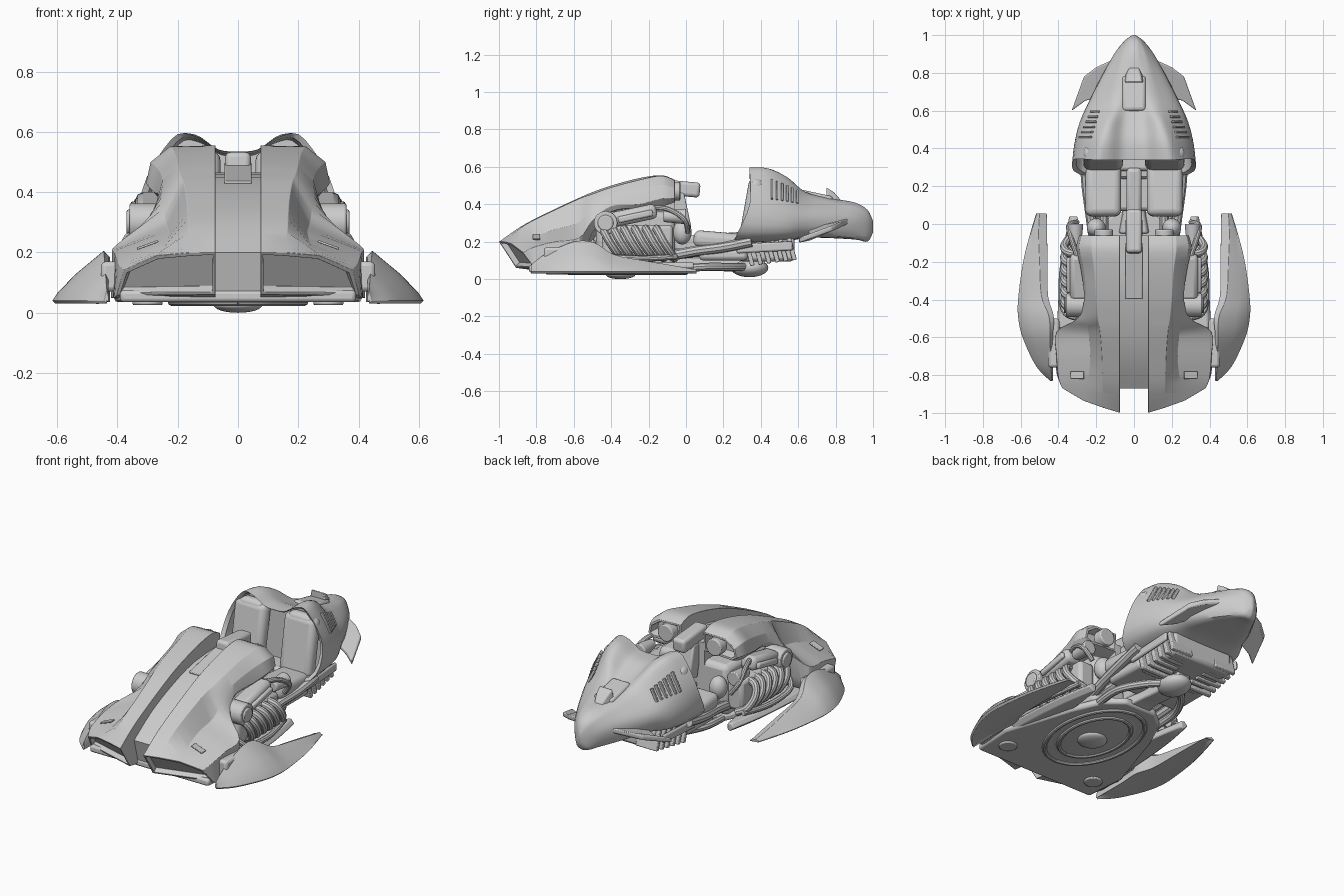
import bpy, bmesh, math
from mathutils import Matrix, Vector

if "Cube" in bpy.data.objects:
    bpy.data.objects.remove(bpy.data.objects["Cube"])

GREY = bpy.data.materials.new("plain grey")
GREY.use_nodes = True
GREY.diffuse_color = (0.6, 0.6, 0.6, 1)
GREY.node_tree.nodes["Principled BSDF"].inputs["Base Color"].default_value = (0.6, 0.6, 0.6, 1)
made = []


def finish(name, bm, mirror=False, bevel=0, segments=2):
    bmesh.ops.recalc_face_normals(bm, faces=bm.faces)
    mesh = bpy.data.meshes.new(name)
    bm.to_mesh(mesh)
    bm.free()
    mesh.materials.append(GREY)
    obj = bpy.data.objects.new(name, mesh)
    bpy.context.collection.objects.link(obj)
    if bevel:
        mod = obj.modifiers.new("Bevel", "BEVEL")
        mod.width, mod.segments, mod.limit_method = bevel, segments, "ANGLE"
    if mirror:
        obj.modifiers.new("Mirror", "MIRROR")
    made.append(obj)
    return obj


def smooth_line(points, steps):
    """Catmull-Rom resampling of a list of vectors."""
    out = []
    for i in range(len(points) - 1):
        a, b, c, d = (points[min(max(i + k, 0), len(points) - 1)] for k in (-1, 0, 1, 2))
        for s in range(steps):
            t = s / steps
            out.append(b + (c - a) * t / 2 + (a * 2 - b * 5 + c * 4 - d) * t * t / 2
                       + (b * 3 - a - c * 3 + d) * t ** 3 / 2)
    return out + [points[-1].copy()]


def smooth_rows(rows, steps):
    return list(zip(*[smooth_line(col, steps) for col in zip(*rows)]))


def loft(name, rows, closed=True, inset=(), **options):
    """Skin a list of sections; inset gives (first cap, last cap) recess depths."""
    bm = bmesh.new()
    grid = [[bm.verts.new(p) for p in row] for row in rows]
    n = len(grid[0])
    for r, s in zip(grid, grid[1:]):
        for i in range(n if closed else n - 1):
            j = (i + 1) % n
            bm.faces.new((r[i], r[j], s[j], s[i]))
    caps = [bm.faces.new(grid[0]), bm.faces.new(grid[-1])]
    bmesh.ops.recalc_face_normals(bm, faces=bm.faces)
    for cap, depth in zip(caps, inset):
        bmesh.ops.inset_individual(bm, faces=[cap], thickness=0.014)
        bmesh.ops.inset_individual(bm, faces=[cap], thickness=0.006, depth=-depth)
    return finish(name, bm, **options)


def box(name, centre, size, tilt=0, axis="X", mirror=False, bevel=0.01, segments=2):
    bm = bmesh.new()
    move = Matrix.Translation(centre) @ Matrix.Rotation(math.radians(tilt), 4, axis)
    bmesh.ops.create_cube(bm, size=1, matrix=move @ Matrix.Diagonal((*size, 1)))
    return finish(name, bm, mirror, bevel, segments)


def drum(name, centre, radius, depth, axis="Z", mirror=False, top=1.0, bevel=0.006):
    bm = bmesh.new()
    turn = Matrix.Rotation(math.pi / 2, 4, "Y" if axis == "X" else "X") if axis != "Z" else Matrix()
    bmesh.ops.create_cone(bm, cap_ends=True, segments=32, radius1=radius, radius2=radius * top,
                          depth=depth, matrix=Matrix.Translation(centre) @ turn)
    return finish(name, bm, mirror, bevel)


def ball(name, centre, size, mirror=False):
    bm = bmesh.new()
    bmesh.ops.create_uvsphere(bm, u_segments=32, v_segments=16, radius=1,
                              matrix=Matrix.Translation(centre) @ Matrix.Diagonal((*size, 1)))
    return finish(name, bm, mirror)


def tube(name, path, radius, mirror=True):
    line = smooth_line([Vector(p) for p in path], 5)
    rows = []
    for i, p in enumerate(line):
        along = (line[min(i + 1, len(line) - 1)] - line[max(i - 1, 0)]).normalized()
        side = along.orthogonal().normalized() if i == 0 else (side - along * side.dot(along)).normalized()
        up = along.cross(side)
        angles = [k * math.tau / 10 for k in range(10)]
        rows.append([p + (side * math.cos(a) + up * math.sin(a)) * radius for a in angles])
    return loft(name, rows, mirror=mirror)


# Front cowl halves: y, slant, inner height, then crest, flank, edge, sill, inner floor
cowl = [
    (-1, 1, .2, (.16, .2), (.27, .19), (.38, .14), (.4, .06), .06),
    (-.85, .3, .29, (.165, .29), (.245, .22), (.4, .17), (.41, .05), .05),
    (-.7, 0, .375, (.17, .37), (.23, .265), (.41, .2), (.415, .05), .05),
    (-.57, 0, .435, (.18, .43), (.24, .305), (.41, .22), (.41, .07), .05),
    (-.5, 0, .465, (.19, .455), (.25, .39), (.3, .31), (.28, .25), .2),
    (-.4, 0, .5, (.2, .49), (.25, .44), (.265, .39), (.25, .36), .35),
    (-.25, 0, .54, (.21, .53), (.265, .475), (.28, .4), (.26, .38), .38),
    (-.13, 0, .555, (.225, .552), (.29, .5), (.305, .43), (.27, .39), .4),
    (-.06, 0, .53, (.22, .527), (.28, .485), (.29, .43), (.26, .41), .42),
]
rows = []
for y, slant, inner, *mid, floor in cowl:
    section = [(.075, inner), *mid, (.075, floor)]
    rows.append([Vector((x, y + slant * (.3 * (x - .075) + .65 * (.2 - z)), z)) for x, z in section])
loft("front_cowl", smooth_rows(rows, 4), inset=(.03, .06), mirror=True, bevel=.01)

# Centre channel between the cowls
rows = [[Vector((x, y + lean * (z < .1), z)) for x, z in ((-.08, top), (.08, top), (.08, low), (-.08, low))]
        for y, top, low, lean in ((-.87, .2, .05, .04), (-.7, .31, .05, 0), (-.5, .395, .05, 0),
                                  (-.3, .45, .05, 0), (-.06, .465, .06, 0))]
loft("centre_channel", smooth_rows(rows, 3))
box("channel_slot", (0, -.25, .462), (.09, .3, .012), tilt=12, bevel=.004)
box("centre_console", (0, -.04, .485), (.085, .23, .08), tilt=-5, bevel=.018, segments=3)
box("console_stem", (0, -.03, .36), (.09, .08, .2), tilt=12)
box("cowl_marker", (.3, -.8, .225), (.075, .04, .008), tilt=20, axis="Y", mirror=True, bevel=.003)

# Bulkhead, dials and footwell
box("engine_bulkhead", (0, -.27, .21), (.46, .42, .3), bevel=.03)
drum("dashboard_dial", (.16, -.06, .47), .05, .06, "Y", mirror=True)
ball("bulkhead_tank", (.2, -.02, .25), (.05, .05, .065), mirror=True)
tube("bulkhead_link", [(.16, -.08, .14), (.16, 0, .14), (.16, .1, .15)], .025)
box("footwell", (0, .2, .13), (.48, .26, .06), bevel=.02)
box("tunnel", (0, .12, .18), (.08, .36, .12), tilt=4, bevel=.02)
tube("side_sill", [(.21, -.1, .12), (.23, .05, .15), (.25, .2, .17), (.26, .35, .2)], .028)

# Exposed engines
drum("engine_turbine", (.3, -.43, .3), .063, .12, "X", mirror=True)
drum("turbine_cap", (.36, -.43, .3), .042, .02, "X", mirror=True)
box("engine_head", (.29, -.28, .34), (.1, .25, .08), tilt=12, mirror=True, bevel=.025)
box("engine_head_rail", (.345, -.27, .335), (.025, .19, .035), tilt=12, mirror=True)
drum("engine_rear_cap", (.31, -.06, .335), .042, .12, "Y", mirror=True, top=.7)
box("engine_block", (.27, -.26, .2), (.1, .38, .18), mirror=True, bevel=.02)
for i in range(6):
    y = -.45 + i * .058
    tube("exhaust_pipe_%d" % (i + 1), [(.29, y, .27), (.35, y + .01, .255), (.37, y + .04, .2),
                                       (.345, y + .08, .14), (.29, y + .1, .11)], .022)
tube("fuel_line", [(.3, -.5, .2), (.375, -.45, .13), (.38, -.25, .11), (.34, -.05, .12)], .016)
tube("upper_line", [(.29, -.2, .38), (.325, -.1, .375), (.345, -.01, .32), (.3, .01, .25)], .014)
rows = [[Vector(p) for p in ((a, y, .05), (a, y, .085), (b - .02, y, .09), (b, y, .065), (b - .03, y, .04))]
        for y, a, b in ((-.55, .26, .41), (-.35, .26, .4), (-.15, .27, .38), (.04, .3, .345))]
loft("engine_skid", smooth_rows(rows, 4), mirror=True, bevel=.006)
box("pod_mount", (.425, -.63, .12), (.06, .26, .1), mirror=True, bevel=.015)

# Curved side pods: y, inner x, outer x, ridge x, ridge height
rows = []
for y, inner, outer, crest, top in ((-.83, .43, .445, .435, .075), (-.75, .43, .52, .44, .135),
                                    (-.6, .43, .59, .445, .2), (-.49, .425, .614, .45, .195),
                                    (-.38, .455, .612, .49, .13), (-.2, .458, .587, .5, .095),
                                    (-.05, .46, .55, .505, .07), (.055, .462, .518, .5, .05)):
    width = outer - crest
    rows.append([Vector(p) for p in ((inner, y, top - .02), (crest, y, top),
                                     (crest + width * .55, y, .03 + (top - .03) * .58),
                                     (crest + width * .88, y, .03 + (top - .03) * .25), (outer, y, .04),
                                     (outer - .01, y, .03), (crest, y, .04), (inner, y, .035))])
loft("side_pod", smooth_rows(rows, 5), mirror=True, bevel=.003)

# Tail hull: y, centre top, lobe, shoulder, side, lower edge, keel height
hull = [
    (.34, .535, (.145, .587), (.22, .577), (.32, .4), (.29, .22), .17),
    (.44, .53, (.14, .588), (.205, .565), (.305, .38), (.28, .22), .18),
    (.54, .49, (.125, .545), (.18, .51), (.28, .36), (.25, .225), .2),
    (.64, .455, (.09, .465), (.15, .435), (.24, .34), (.2, .235), .22),
    (.78, .43, (.065, .425), (.11, .4), (.17, .33), (.145, .23), .22),
    (.9, .41, (.04, .4), (.07, .38), (.105, .31), (.08, .22), .215),
    (.97, .37, (.022, .365), (.038, .345), (.05, .29), (.04, .22), .2),
    (1, .31, (.004, .305), (.006, .3), (.008, .28), (.006, .26), .25),
]
rows = []
for y, top, *mid, keel in hull:
    lobe_x, lobe_z = mid[0]
    section = [(0, top), (lobe_x * .45, top + (lobe_z - top) * .12), *mid, (0, keel)]
    lean = max(0, .54 - y) / .2
    rows.append([Vector((x, y - lean * max(0, .36 - z) * .55, z)) for x, z in section])
rows = [smooth_line(list(row), 4) for row in smooth_rows(rows, 4)]
inner_rim = [Vector((p.x * .93, p.y + .012, .38 + (p.z - .38) * .94)) for p in rows[0]]
bulkhead = [Vector((p.x * .9, .4, .38 + (p.z - .38) * .9)) for p in rows[0]]
loft("tail_hull", [bulkhead, inner_rim] + rows, closed=False, mirror=True)

# Tail details
box("tail_hatch", (0, .69, .442), (.125, .19, .04), tilt=-12, bevel=.018, segments=3)
rows = [[Vector((x * w, y, z)) for x, z in ((-1, .4), (1, .4), (.7, top), (-.7, top))]
        for y, top, w in ((.75, .49, .06), (.79, .465, .05), (.83, .42, .03))]
loft("tail_spoiler", rows, bevel=.006)
fin = [(.09, .88, .33), (.2, .83, .31), (.265, .78, .285), (.33, .6, .22), (.255, .655, .24), (.19, .66, .28)]
loft("tail_fin", [[Vector(p) + Vector((0, 0, d)) for p in fin] for d in (0, -.03)], mirror=True, bevel=.008)
for i in range(6):
    y = .46 + i * .027
    box("side_vent_%d" % (i + 1), (.258 - i * .01, y, .48 - i * .008), (.018, .012, .12 - i * .008),
        tilt=-28, axis="Y", mirror=True, bevel=.003)

# Stepped louvres and thruster below the tail
box("tail_engine", (0, .43, .16), (.4, .3, .13), bevel=.02)
for i in range(6):
    box("louvre_%d" % (i + 1), (.15, .34 + i * .045, .13 + i * .006), (.18 - i * .008, .024, .12),
        tilt=15, mirror=True, bevel=.005)
box("louvre_rail", (.245, .42, .17), (.02, .3, .05), tilt=3, mirror=True)

# Bucket seats
for side, name in ((1, "left"), (-1, "right")):
    x = side * .163
    box(name + "_seat_cushion", (x, .19, .205), (.19, .3, .09), tilt=-5, bevel=.035, segments=4)
    box(name + "_seat_back", (x, .35, .37), (.21, .08, .34), tilt=-10, bevel=.035, segments=4)
    box(name + "_headrest", (x, .375, .505), (.16, .07, .09), bevel=.03, segments=4)

# Underside: floor pan, dished rings and spine
half = [(.39, -.84), (.41, -.6), (.35, -.42), (.28, -.2), (.2, -.02), (.1, .06)]
floor = half + [(-x, y) for x, y in reversed(half)]
loft("floor_pan", [[Vector((x, y, z)) for x, y in floor] for z in (.035, .075)], bevel=.012)
ball("belly_dish", (0, -.33, .045), (.22, .33, .018))
ball("belly_dome", (0, -.35, .025), (.08, .08, .025))
for name, scale in (("outer", 1), ("inner", .72)):
    angles = [k * math.pi / 8 - math.pi / 2 for k in range(9)]
    tube("belly_ring_" + name, [(math.cos(a) * .22 * scale, -.33 + math.sin(a) * .33 * scale, .036)
                                for a in angles], .013)
drum("belly_pad", (.3, -.7, .035), .05, .02, mirror=True)
rows = [[Vector((x * w, y, z)) for x, z in ((-1, low), (1, low), (.8, .11), (-.8, .11))]
        for y, low, w in ((-.05, .035, .09), (.1, .05, .06), (.25, .04, .055), (.42, .06, .05))]
loft("spine", smooth_rows(rows, 3), bevel=.01)
ball("tail_dome", (0, .34, .06), (.085, .1, .05))
tube("belly_strut", [(.2, -.05, .055), (.2, .1, .065), (.13, .24, .065), (.04, .33, .065)], .022)

bpy.ops.object.select_all(action="DESELECT")
for obj in made:
    obj.select_set(True)
bpy.context.view_layer.objects.active = made[0]
bpy.ops.object.shade_smooth_by_angle(angle=math.radians(35))
